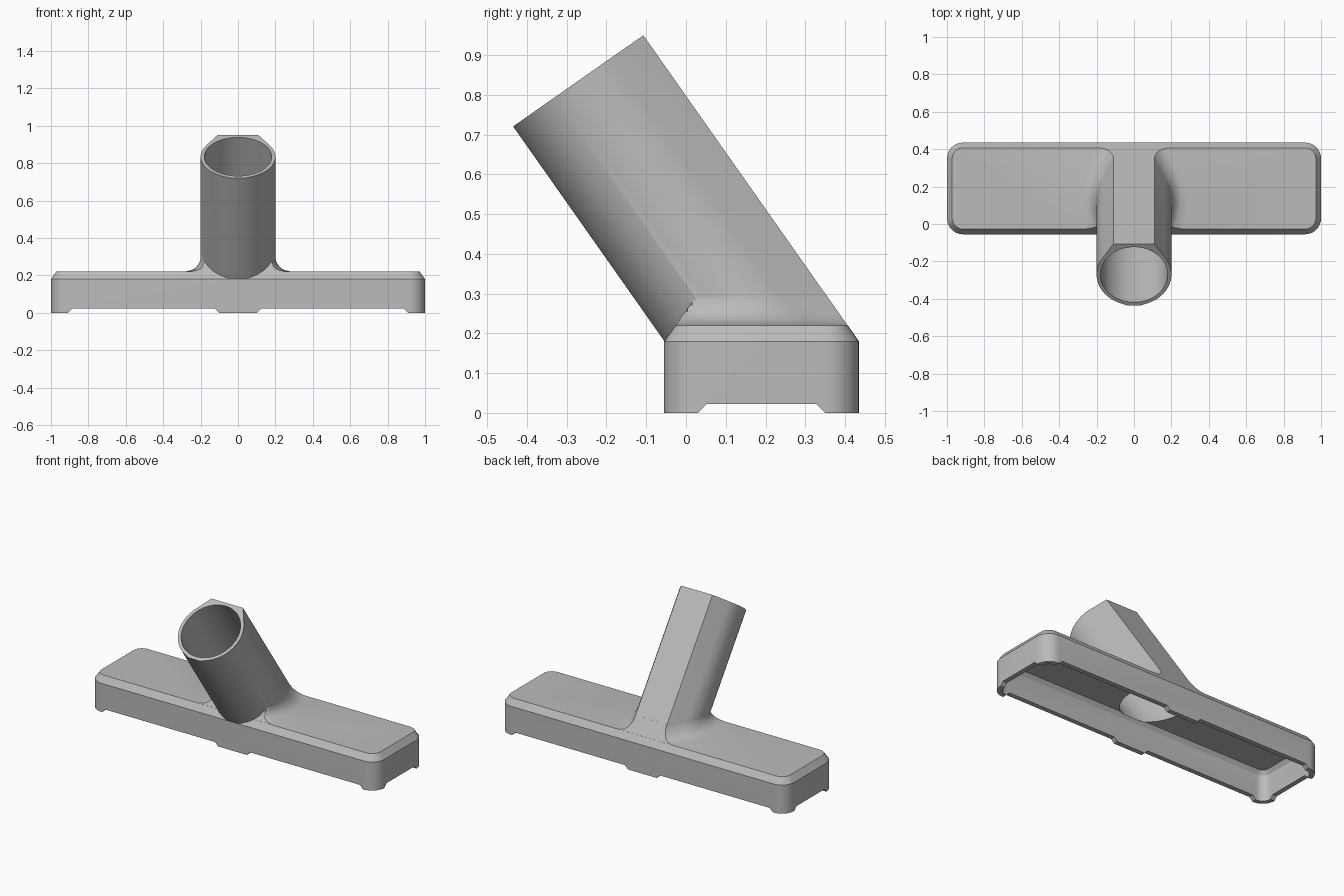
import bpy, bmesh
from math import sin, cos, radians, sqrt, pi

if "Cube" in bpy.data.objects:
    bpy.data.objects.remove(bpy.data.objects["Cube"])

grey = bpy.data.materials.new("plain grey")
grey.use_nodes = True
grey.diffuse_color = (0.5, 0.5, 0.5, 1)
grey.node_tree.nodes["Principled BSDF"].inputs["Base Color"].default_value = (0.5, 0.5, 0.5, 1)

# Main sizes
FRONT, BACK, SHOULDER, TOP = -0.055, 0.435, 0.18, 0.22
LEAN = 0.70                    # y shift per unit of height, tube and chamfers
AX_Y, AX_Z = 0.573, 0.819      # tube axis direction
R = 0.2                        # tube radius
FILLET = 0.085


def loft(name, rings):
    """Closed solid through rings that have equal point counts."""
    bm = bmesh.new()
    loops = [[bm.verts.new(p) for p in ring] for ring in rings]
    n = len(loops[0])
    for a, b in zip(loops, loops[1:]):
        for i in range(n):
            j = (i + 1) % n
            bm.faces.new((a[i], a[j], b[j], b[i]))
    bm.faces.new(loops[0])
    bm.faces.new(loops[-1])
    bmesh.ops.recalc_face_normals(bm, faces=bm.faces)
    mesh = bpy.data.meshes.new(name)
    bm.to_mesh(mesh)
    bm.free()
    mesh.materials.append(grey)
    obj = bpy.data.objects.new(name, mesh)
    bpy.context.collection.objects.link(obj)
    return obj


def rounded_rect(z, inset, r=0.085, steps=8):
    ring = []
    x, y0, y1 = 1 - inset, FRONT + inset, BACK - inset
    r -= inset
    corners = [(x - r, y1 - r), (r - x, y1 - r), (r - x, y0 + r), (x - r, y0 + r)]
    for k, (cx, cy) in enumerate(corners):
        for i in range(steps + 1):
            t = pi / 2 * (k + i / steps)
            ring.append((cx + r * cos(t), cy + r * sin(t), z))
    return ring


def box_ring(x0, x1, y0, y1, z):
    return [(x0, y0, z), (x1, y0, z), (x1, y1, z), (x0, y1, z)]


def combine(obj, other, operation):
    mod = obj.modifiers.new(operation.lower(), 'BOOLEAN')
    mod.operation, mod.solver, mod.object = operation, 'EXACT', other
    bpy.context.view_layer.objects.active = obj
    bpy.ops.object.modifier_apply(modifier=mod.name)
    bpy.data.objects.remove(other)


def mirrored(half):
    return half + [(-u, v) for u, v in reversed(half)]


def tube_profile(offset=0.0):
    """Round section with flats on its back and front."""
    half = [(0.11 + offset * 0.85, R)]
    for i in range(25):
        t = radians(32.4 - 99.8 * i / 24)
        rad = R + offset * (1 - 0.5 * sin(t))
        half.append((rad * cos(t), max(-R, min(R, rad * sin(t)))))
    half.append((0.04, -R))
    return mirrored(half)


def level_ring(profile, z):
    """Slanted tube section cut by a level plane."""
    cy = (FRONT + BACK) / 2 - LEAN * (z - SHOULDER)
    return [(u, cy + v / AX_Z, z) for u, v in profile]


def square_ring(profile, along=0.0):
    """Tube section square to its axis, at the mouth."""
    cy, cz = -0.271 - AX_Y * along, 0.835 + AX_Z * along
    return [(u, cy + v * AX_Z, cz + v * AX_Y) for u, v in profile]


# Long hollow head with chamfered top
head = loft("nozzle_head", [rounded_rect(0, 0), rounded_rect(SHOULDER, 0),
                            rounded_rect(TOP, 0.028)])

# Slanted tube
tube = loft("tube", [level_ring(tube_profile(), SHOULDER), square_ring(tube_profile())])

# Flared blend at the tube root, trimmed by the front chamfer plane
flare_rings = []
for i in range(-1, 11):
    h = FILLET * max(i, 0) / 10
    z = TOP + h if i >= 0 else TOP - 0.01
    o = FILLET - sqrt(FILLET ** 2 - (FILLET - h) ** 2) - 0.001
    limit = FRONT + LEAN * (z - SHOULDER) + 0.001
    flare_rings.append([(x, max(y, limit), z) for x, y, z in level_ring(tube_profile(o), z)])
flare = loft("flare", flare_rings)

combine(head, tube, 'UNION')
combine(head, flare, 'UNION')

# Hollow underside
combine(head, loft("cavity", [rounded_rect(-0.05, 0.03), rounded_rect(0.165, 0.03),
                              rounded_rect(0.19, 0.047)]), 'DIFFERENCE')

# Round bore through the tube
circle = [(0.18 * cos(2 * pi * i / 64), 0.18 * sin(2 * pi * i / 64)) for i in range(64)]
combine(head, loft("bore", [level_ring(circle, 0.185), square_ring(circle, 0.05)]), 'DIFFERENCE')

# Air slots along the lower rim, leaving feet at the corners and middle
s = 0.022
for x0, x1 in ((0.1, 0.91), (-0.91, -0.1)):
    combine(head, loft("long_slot", [box_ring(x0 - s, x1 + s, -1, 1, -s),
                                     box_ring(x0 + s, x1 - s, -1, 1, s)]), 'DIFFERENCE')
combine(head, loft("end_slot", [box_ring(-2, 2, 0.03 - s, 0.35 + s, -s),
                                box_ring(-2, 2, 0.03 + s, 0.35 - s, s)]), 'DIFFERENCE')

# Smooth shading with crisp edges
bpy.ops.object.select_all(action='DESELECT')
head.select_set(True)
bpy.context.view_layer.objects.active = head
bpy.ops.object.shade_smooth_by_angle(angle=radians(25))
